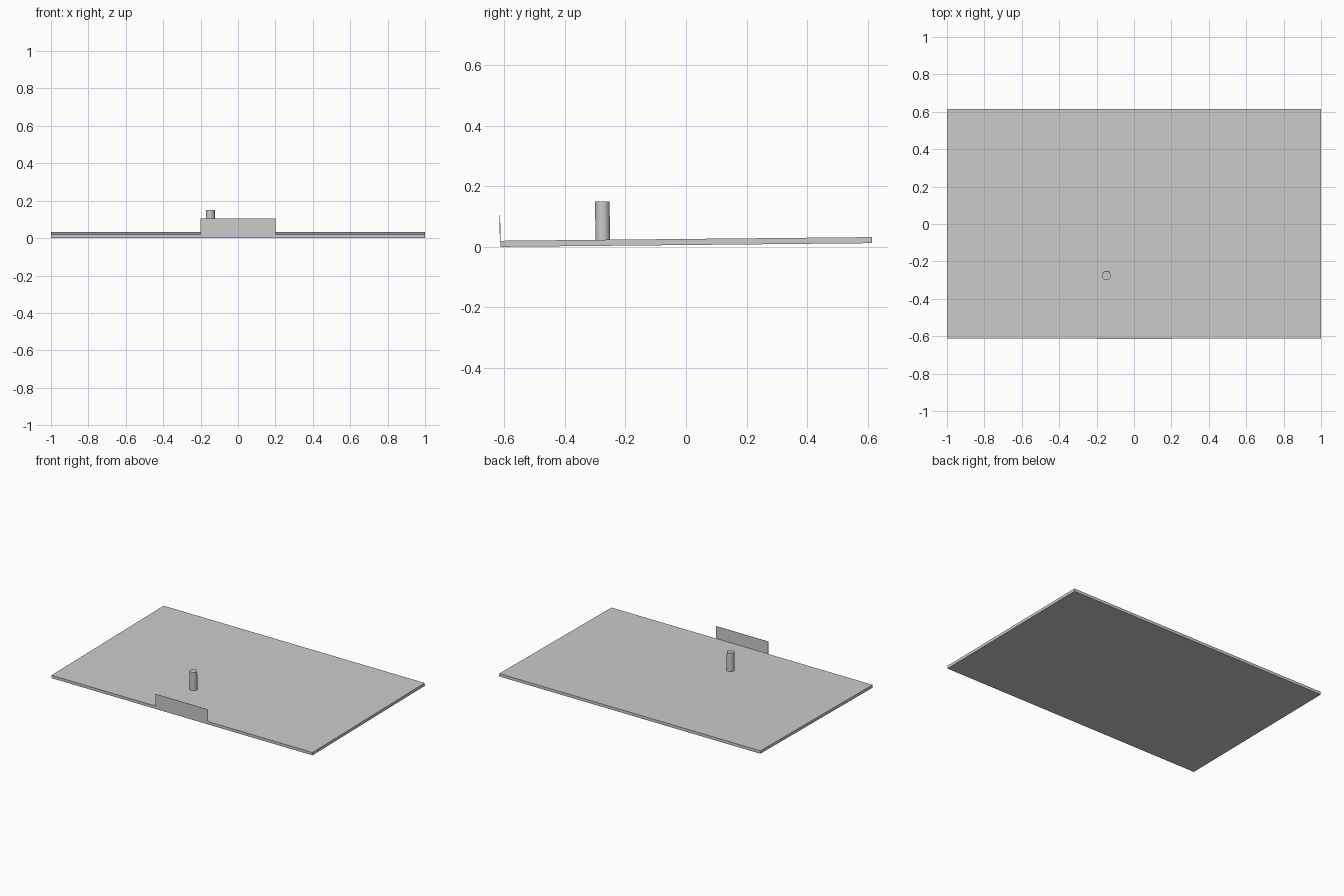
import bpy
from math import radians
from mathutils import Matrix

cube = bpy.data.objects.get("Cube")
if cube:
    bpy.data.objects.remove(cube, do_unlink=True)

# One plain grey for everything
grey = bpy.data.materials.new("plain grey")
grey.use_nodes = True
colour = (0.6, 0.6, 0.6, 1)
grey.diffuse_color = colour
grey.node_tree.nodes["Principled BSDF"].inputs["Base Color"].default_value = colour

# The whole board leans slightly towards the front
tilt = Matrix.Rotation(radians(0.57), 4, 'X')
front, back, thick = -0.613, 0.615, 0.02
lift = 0.0061


def finish(obj, name, centre):
    obj.name = name
    obj.data.materials.append(grey)
    obj.matrix_world = Matrix.Translation((0, 0, lift)) @ tilt @ Matrix.Translation(centre)


def box(name, size, centre):
    bpy.ops.mesh.primitive_cube_add(size=1)
    obj = bpy.context.object
    obj.data.transform(Matrix.Diagonal((*size, 1)))
    finish(obj, name, centre)


# Flat board and the thin upright plate on its front edge
box("board", (2, back - front, thick), (0, (front + back) / 2, thick / 2))
box("front_plate", (0.4, 0.002, 0.088), (0, front - 0.001, 0.061))

# Round peg
height = 0.127
bpy.ops.mesh.primitive_cylinder_add(vertices=32, radius=0.024, depth=height)
peg = bpy.context.object
finish(peg, "peg", (-0.148, -0.275, thick + height / 2))
bpy.ops.object.shade_smooth_by_angle(angle=radians(30))
